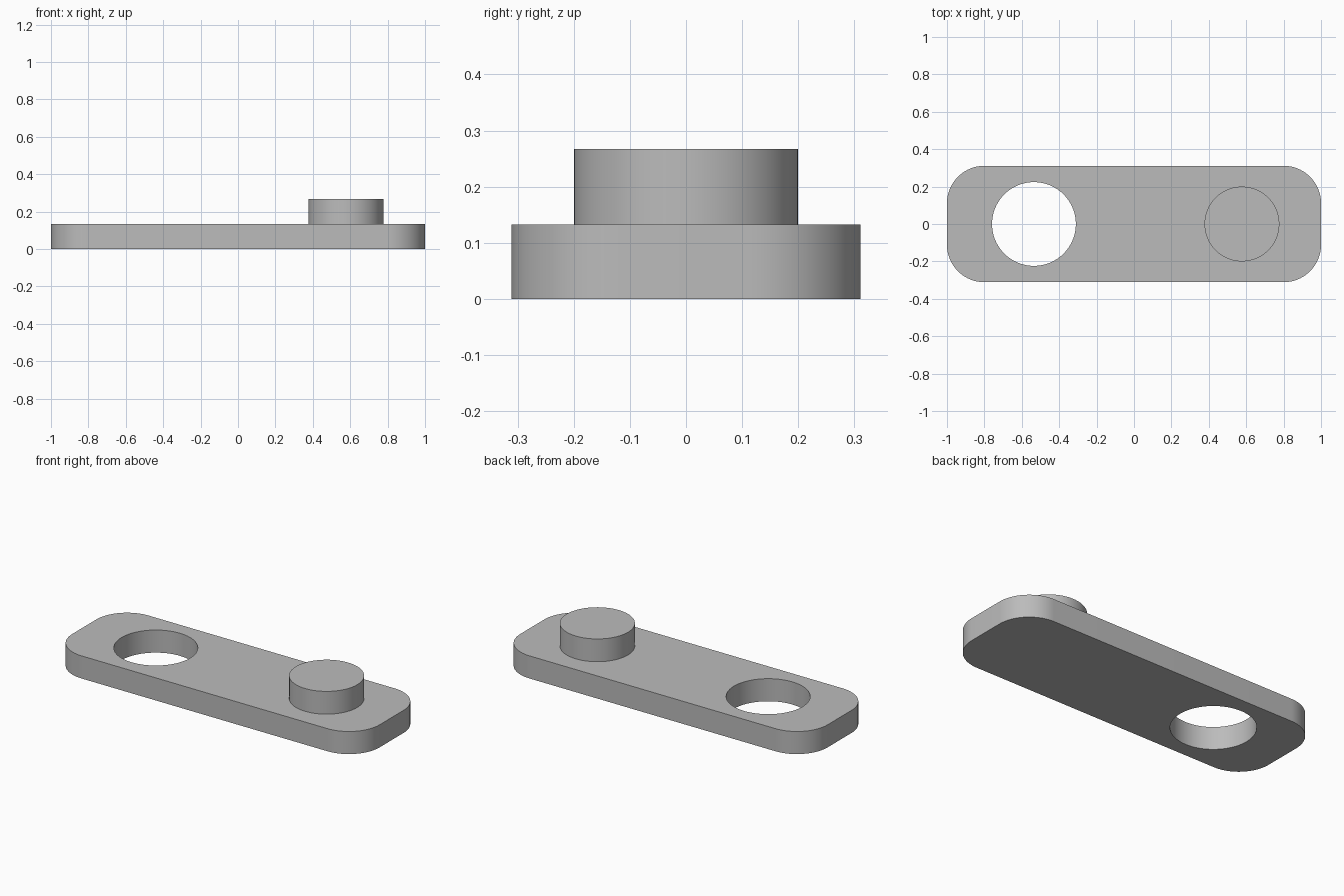
import bpy
import math

PLATE_TOP = 0.133
PEG_TOP = 0.267
HALF_LENGTH, HALF_WIDTH = 1.0, 0.311
CORNER_RADIUS = 0.2

cube = bpy.data.objects.get("Cube")
if cube:
    bpy.data.objects.remove(cube, do_unlink=True)

grey = bpy.data.materials.new("plain_grey")
grey.use_nodes = True
grey.diffuse_color = (0.5, 0.5, 0.5, 1)
grey.node_tree.nodes["Principled BSDF"].inputs["Base Color"].default_value = (0.5, 0.5, 0.5, 1)


def cylinder(name, x, radius, bottom, top):
    bpy.ops.mesh.primitive_cylinder_add(
        vertices=96, radius=radius, depth=top - bottom, location=(x, 0, (bottom + top) / 2))
    obj = bpy.context.object
    obj.name = name
    obj.data.materials.append(grey)
    return obj


def smooth(obj):
    bpy.ops.object.select_all(action="DESELECT")
    obj.select_set(True)
    bpy.context.view_layer.objects.active = obj
    bpy.ops.object.shade_smooth_by_angle(angle=math.radians(30))


def rounded_outline(steps=24):
    points = []
    for corner, (sx, sy) in enumerate([(1, 1), (-1, 1), (-1, -1), (1, -1)]):
        for i in range(steps + 1):
            a = math.pi / 2 * (corner + i / steps)
            points.append((sx * (HALF_LENGTH - CORNER_RADIUS) + CORNER_RADIUS * math.cos(a),
                           sy * (HALF_WIDTH - CORNER_RADIUS) + CORNER_RADIUS * math.sin(a)))
    return points


# Plate: rounded rectangle with thickness
outline = rounded_outline()
n = len(outline)
verts = [(x, y, z) for z in (0, PLATE_TOP) for x, y in outline]
faces = [tuple(reversed(range(n))), tuple(range(n, 2 * n))]
faces += [(i, (i + 1) % n, (i + 1) % n + n, i + n) for i in range(n)]
mesh = bpy.data.meshes.new("plate")
mesh.from_pydata(verts, [], faces)
mesh.materials.append(grey)
plate = bpy.data.objects.new("plate", mesh)
bpy.context.collection.objects.link(plate)

# Round hole through the plate
cutter = cylinder("hole_cutter", -0.535, 0.224, -0.1, PLATE_TOP + 0.1)
cutter.hide_render = True
cut = plate.modifiers.new("hole", "BOOLEAN")
cut.operation = "DIFFERENCE"
cut.solver = "EXACT"
cut.object = cutter
bpy.context.view_layer.objects.active = plate
bpy.ops.object.modifier_apply(modifier=cut.name)
bpy.data.objects.remove(cutter, do_unlink=True)
smooth(plate)

# Peg standing on the plate
smooth(cylinder("peg", 0.577, 0.2, PLATE_TOP - 0.01, PEG_TOP))
